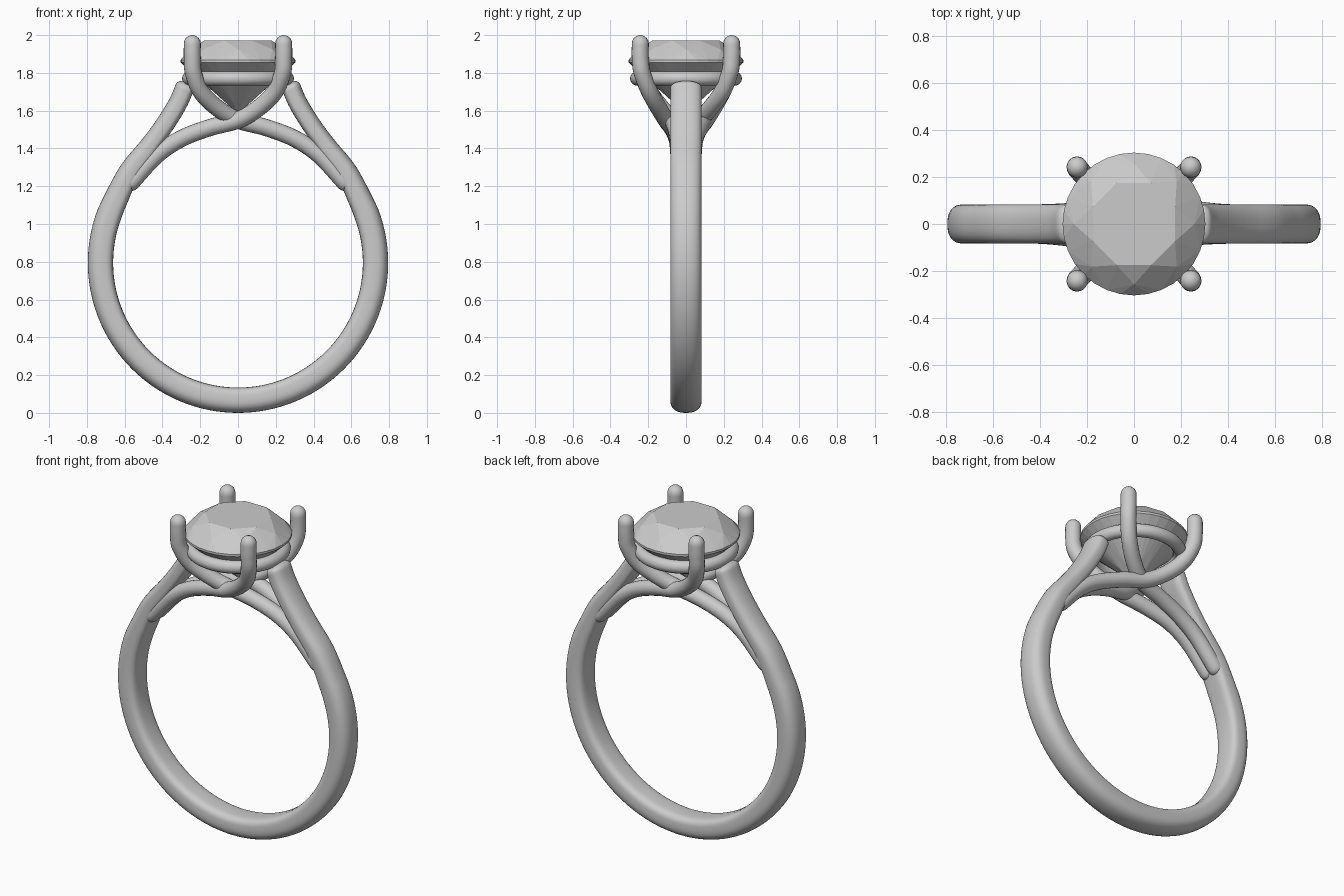
import bpy, bmesh
from math import sin, cos, pi, radians
from mathutils import Vector

if "Cube" in bpy.data.objects:
    bpy.data.objects.remove(bpy.data.objects["Cube"])


def spline(pts, steps=8):
    """Smooth Catmull-Rom path through the points."""
    p = [Vector(q) for q in pts]
    p = [2 * p[0] - p[1]] + p + [2 * p[-1] - p[-2]]
    out = []
    for a, b, c, d in zip(p, p[1:], p[2:], p[3:]):
        for i in range(steps):
            t = i / steps
            out.append(0.5 * (2 * b + (c - a) * t + (2 * a - 5 * b + 4 * c - d) * t * t
                              + (3 * b - a - 3 * c + d) * t ** 3))
    return out + [p[-2]]


def sweep(name, path, section, cap, scale=lambda p: 1.0):
    """Sweep a section (inward, sideways) along a path, with domed ends."""
    bm = bmesh.new()
    rings = []
    last = len(path) - 1

    def ring(c, t, k, s):
        n = t.cross(Vector((0, 1, 0))).normalized()
        side = n.cross(t).normalized()
        rings.append([bm.verts.new(c + n * (u * k * s) + side * (v * k)) for u, v in section])

    for i, c in enumerate(path):
        t = (path[min(i + 1, last)] - path[max(i - 1, 0)]).normalized()
        s = scale(c)
        if i == 0:
            for a in (80, 60, 40, 20):
                ring(c - t * cap * sin(radians(a)), t, cos(radians(a)), s)
        ring(c, t, 1, s)
        if i == last:
            for a in (20, 40, 60, 80):
                ring(c + t * cap * sin(radians(a)), t, cos(radians(a)), s)
    m = len(section)
    for r, q in zip(rings, rings[1:]):
        for j in range(m):
            bm.faces.new((r[j], r[(j + 1) % m], q[(j + 1) % m], q[j]))
    bm.faces.new(rings[0])
    bm.faces.new(rings[-1])
    finish(name, bm, True)


def finish(name, bm, smooth):
    bmesh.ops.recalc_face_normals(bm, faces=bm.faces[:])
    for f in bm.faces:
        f.smooth = smooth
    me = bpy.data.meshes.new(name)
    bm.to_mesh(me)
    bm.free()
    ob = bpy.data.objects.new(name, me)
    bpy.context.collection.objects.link(ob)


def power(v, e):
    return (1 if v >= 0 else -1) * abs(v) ** (2 / e)


# Band: round loop whose shoulders sweep up to the seat
arc = [Vector((0.728 * sin(radians(a)), 0, 0.795 - 0.728 * cos(radians(a)))) for a in range(0, 115, 3)]
shoulder = spline([arc[-1], (0.578, 0, 1.27), (0.472, 0, 1.41), (0.385, 0, 1.53),
                   (0.318, 0, 1.64), (0.283, 0, 1.72)])
half = arc + shoulder[1:]
band_path = [Vector((-p.x, 0, p.z)) for p in reversed(half[1:])] + half
band_section = []
for i in range(32):
    c, s = cos(2 * pi * i / 32), sin(2 * pi * i / 32)
    e = 3.6 if c > 0 else 2.4          # flatter inside, domed outside
    band_section.append((0.067 * power(c, e), 0.083 * power(s, e)))
sweep("band", band_path, band_section, 0.035,
      lambda p: 1 - 0.25 * min(1, max(0, (p.z - 1.05) / 0.4)))

# Prongs: crossing wires, each rising from the opposite shoulder
wire = [(0.045 * cos(2 * pi * i / 20), 0.045 * sin(2 * pi * i / 20)) for i in range(20)]
outer = [(-0.565, -0.035, 1.22), (-0.43, -0.038, 1.365), (-0.3, -0.048, 1.452), (-0.15, -0.075, 1.51),
         (0, -0.105, 1.55), (0.11, -0.145, 1.615), (0.195, -0.192, 1.70),
         (0.236, -0.232, 1.80), (0.242, -0.242, 1.88), (0.242, -0.242, 1.955)]
inward = [0, 0, 0.005, 0.02, 0.03, 0.015, 0, 0, 0, 0]
inner = [(-x, y + d, z) for (x, y, z), d in zip(outer, inward)]
for label, pts in (("outer", outer), ("inner", inner)):
    for side, k in (("front", 1), ("back", -1)):
        sweep(f"{side}_{label}_prong", spline([(k * x, k * y, z) for x, y, z in pts]), wire, 0.045)

# Seat ring under the stone
bpy.ops.mesh.primitive_torus_add(location=(0, 0, 1.77), major_radius=0.258, minor_radius=0.038,
                                 major_segments=64, minor_segments=16)
bpy.context.object.name = "seat_ring"
bpy.ops.object.shade_smooth()

# Stone: brilliant cut from rings of points
bm = bmesh.new()
for r, z, n, off in ((0.19, 1.972, 8, 0.5), (0.257, 1.925, 8, 0), (0.304, 1.868, 32, 0),
                     (0.304, 1.855, 32, 0), (0.07, 1.642, 8, 0.5)):
    for i in range(n):
        a = 2 * pi * (i + off) / n
        bm.verts.new((r * cos(a), r * sin(a), z))
bm.verts.new((0, 0, 1.585))
bmesh.ops.convex_hull(bm, input=bm.verts[:])
finish("stone", bm, False)
